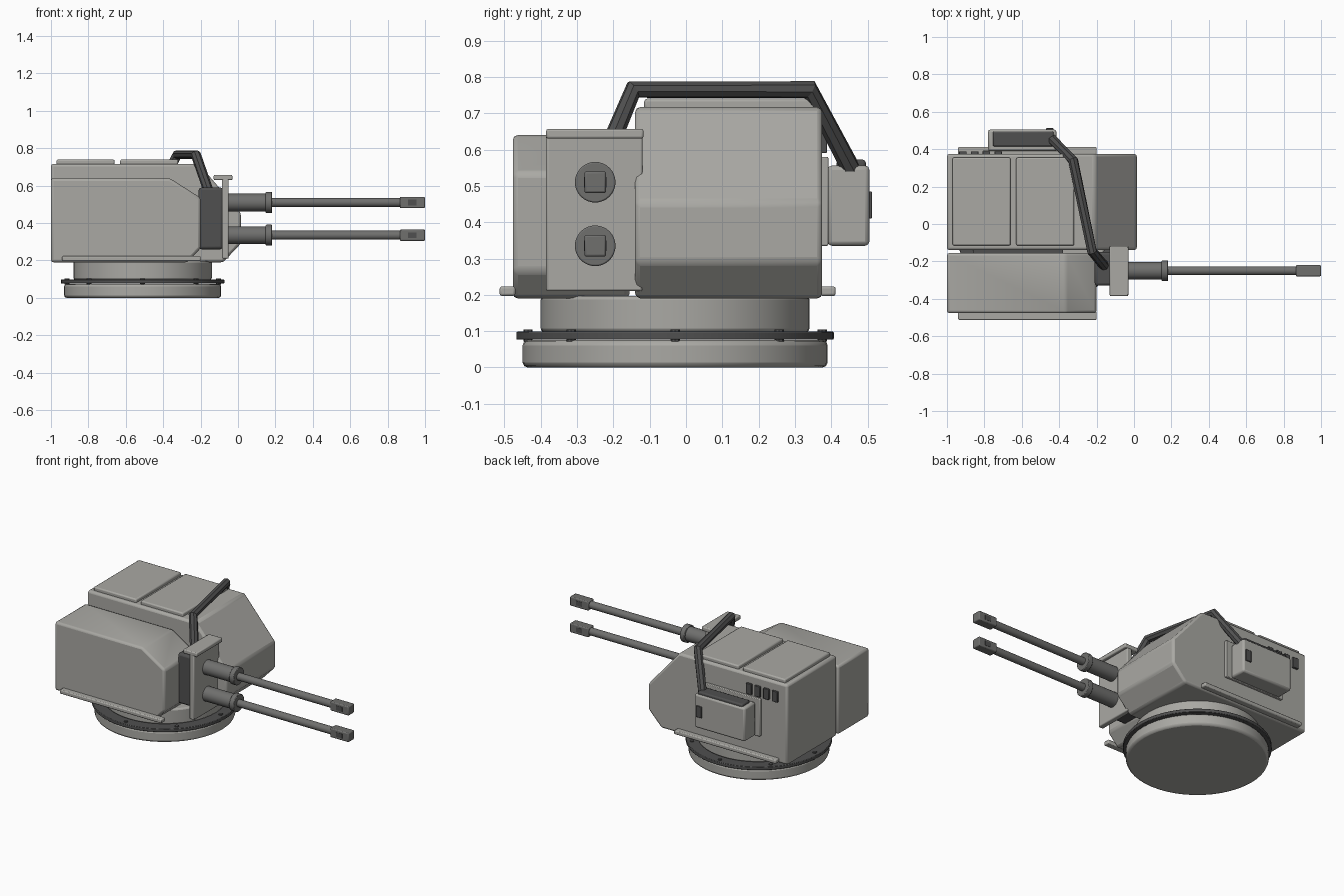
import bpy, bmesh, math
from mathutils import Matrix

if "Cube" in bpy.data.objects:
    bpy.data.objects.remove(bpy.data.objects["Cube"])


def material(name, r, g, b):
    m = bpy.data.materials.new(name)
    m.diffuse_color = (r, g, b, 1)
    m.use_nodes = True
    m.node_tree.nodes["Principled BSDF"].inputs["Base Color"].default_value = m.diffuse_color
    return m


ARMOUR = material("armour_grey", 0.40, 0.395, 0.37)
STEEL = material("gun_steel", 0.16, 0.16, 0.155)
DARK = material("dark_grey", 0.08, 0.08, 0.08)


def finish(name, bm, mat, bevel=0.0, segments=2):
    bmesh.ops.recalc_face_normals(bm, faces=bm.faces[:])
    mesh = bpy.data.meshes.new(name)
    bm.to_mesh(mesh)
    bm.free()
    ob = bpy.data.objects.new(name, mesh)
    bpy.context.collection.objects.link(ob)
    mesh.materials.append(mat)
    if bevel:
        mod = ob.modifiers.new("bevel", "BEVEL")
        mod.width, mod.segments = bevel, segments
        mod.limit_method, mod.angle_limit = "ANGLE", math.radians(30)
    bpy.ops.object.select_all(action="DESELECT")
    ob.select_set(True)
    bpy.context.view_layer.objects.active = ob
    bpy.ops.object.shade_smooth_by_angle(angle=math.radians(35))
    return ob


def box(name, x, y, z, mat, bevel=0.0):
    """Box from (min, max) ranges."""
    bm = bmesh.new()
    bmesh.ops.create_cube(bm, size=1)
    for v in bm.verts:
        v.co = [(a + b) / 2 + c * (b - a) for (a, b), c in zip((x, y, z), v.co)]
    return finish(name, bm, mat, bevel)


def prism(name, profile, y, mat, bevel):
    """Side profile in x,z extruded across y."""
    bm = bmesh.new()
    face = bm.faces.new([bm.verts.new((px, y[0], pz)) for px, pz in profile])
    ext = bmesh.ops.extrude_face_region(bm, geom=[face])["geom"]
    for v in ext:
        if isinstance(v, bmesh.types.BMVert):
            v.co.y = y[1]
    return finish(name, bm, mat, bevel)


def cylinder(name, centre, r, length, mat, axis="Z", bevel=0.0, sides=48):
    bm = bmesh.new()
    rot = Matrix.Rotation(math.pi / 2, 4, "Y") if axis == "X" else Matrix()
    bmesh.ops.create_cone(bm, cap_ends=True, segments=sides, radius1=r, radius2=r,
                          depth=length, matrix=Matrix.Translation(centre) @ rot)
    return finish(name, bm, mat, bevel)


# turret ring and bolts
CX, CY = -0.51, -0.03
cylinder("base_disc", (CX, CY, 0.0375), 0.42, 0.075, ARMOUR, bevel=0.014)
cylinder("bearing_ring", (CX, CY, 0.0875), 0.437, 0.022, DARK, bevel=0.003)
cylinder("upper_disc", (CX, CY, 0.147), 0.37, 0.1, ARMOUR, bevel=0.01)
for i in range(8):
    a = i * math.pi / 4
    cylinder(f"ring_bolt_{i}", (CX + 0.405 * math.cos(a), CY + 0.405 * math.sin(a), 0.088),
             0.013, 0.032, DARK, sides=8)

# armoured hulls
prism("main_hull", [(-1, 0.19), (-0.08, 0.19), (0.015, 0.29), (0.015, 0.455),
                    (-0.21, 0.717), (-1, 0.717)], (-0.14, 0.375), ARMOUR, 0.014)
prism("side_hull", [(-1, 0.19), (-0.27, 0.19), (-0.2, 0.265), (-0.2, 0.535),
                    (-0.365, 0.64), (-1, 0.64)], (-0.477, -0.155), ARMOUR, 0.014)
box("hull_bridge", (-0.86, -0.38), (-0.2, -0.1), (0.24, 0.56), DARK)

# roof panels and side rails
for i, x in enumerate(((-0.97, -0.66), (-0.63, -0.32))):
    box(f"roof_panel_{i}", x, (-0.115, 0.355), (0.705, 0.74), ARMOUR, 0.008)
for name, y in (("front_rail", (-0.513, -0.47)), ("back_rail", (0.37, 0.412))):
    box(name, (-0.94, -0.2), y, (0.197, 0.223), ARMOUR, 0.006)

# gun mount
box("gun_shield", (-0.085, -0.05), (-0.385, -0.12), (0.21, 0.64), ARMOUR, 0.006)
box("shield_cap", (-0.13, -0.03), (-0.385, -0.117), (0.63, 0.657), ARMOUR, 0.006)
box("gun_breech", (-0.21, -0.08), (-0.33, -0.15), (0.26, 0.59), DARK, 0.014)

# twin guns
GY = -0.25
for tag, z in (("upper", 0.51), ("lower", 0.335)):
    cylinder(f"{tag}_sleeve", (0.045, GY, z), 0.047, 0.23, STEEL, "X", sides=32)
    cylinder(f"{tag}_collar", (0.165, GY, z), 0.056, 0.034, STEEL, "X", 0.004, 32)
    cylinder(f"{tag}_barrel", (0.52, GY, z), 0.024, 0.74, STEEL, "X", sides=24)
    box(f"{tag}_muzzle", (0.865, 1.0), (GY - 0.03, GY + 0.03), (z - 0.03, z + 0.03), STEEL, 0.006)
    box(f"{tag}_muzzle_port", (0.91, 0.955), (GY - 0.0315, GY + 0.0315),
        (z - 0.015, z + 0.015), DARK)

# ammunition box on the back side
box("box_mount", (-0.81, -0.38), (0.37, 0.392), (0.335, 0.58), ARMOUR, 0.004)
box("ammo_box", (-0.78, -0.415), (0.39, 0.505), (0.335, 0.556), ARMOUR, 0.012)
box("ammo_box_lid", (-0.755, -0.43), (0.415, 0.495), (0.54, 0.572), DARK, 0.008)
box("ammo_box_latch", (-0.47, -0.43), (0.495, 0.512), (0.41, 0.485), DARK, 0.003)

# side vents
for i in range(4):
    x = -0.915 + i * 0.063
    box(f"vent_{i}", (x - 0.02, x + 0.02), (0.37, 0.388), (0.59, 0.66), DARK, 0.003)

# feed chute arching over the roof
curve = bpy.data.curves.new("feed_chute", "CURVE")
curve.dimensions = "3D"
curve.bevel_depth, curve.bevel_resolution, curve.use_fill_caps = 0.027, 2, True
path = [(-0.15, -0.235, 0.55), (-0.225, -0.145, 0.765), (-0.325, 0.34, 0.765), (-0.44, 0.455, 0.545)]
spline = curve.splines.new("POLY")
spline.points.add(len(path) - 1)
for p, co in zip(spline.points, path):
    p.co = (*co, 1)
spline.use_smooth = False
curve.materials.append(DARK)
bpy.context.collection.objects.link(bpy.data.objects.new("feed_chute", curve))
